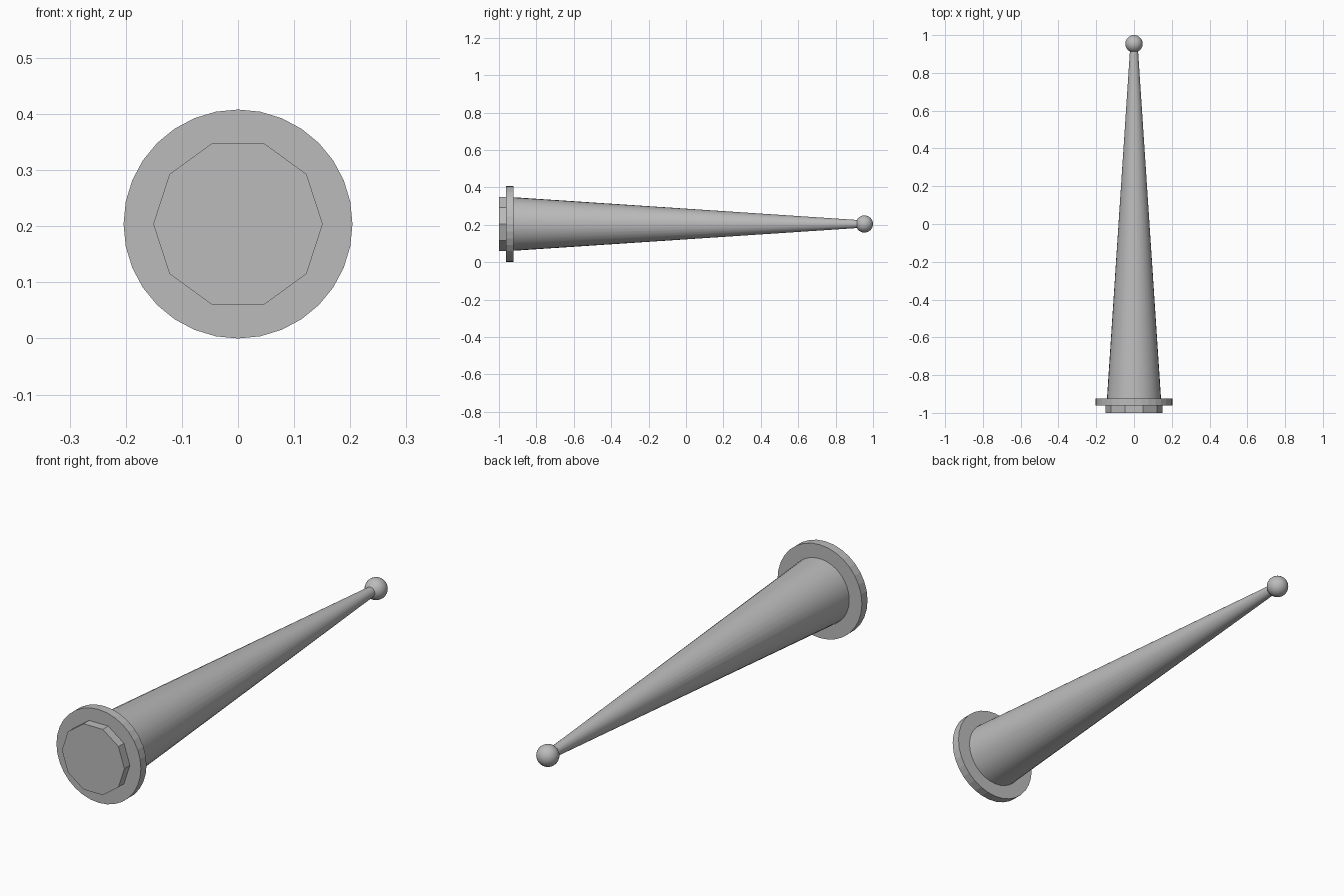
import bpy
import bmesh
from math import pi, radians
from mathutils import Matrix

cube = bpy.data.objects.get("Cube")
if cube:
    bpy.data.objects.remove(cube, do_unlink=True)

AXIS_Z = 0.204  # height of the long axis above the ground

grey = bpy.data.materials.new("plain_grey")
grey.use_nodes = True
colour = (0.5, 0.5, 0.5, 1)
grey.diffuse_color = colour
grey.node_tree.nodes["Principled BSDF"].inputs["Base Color"].default_value = colour


def along_y(y):
    """Place local z along +y, centred at y on the long axis."""
    return (Matrix.Translation((0, y, AXIS_Z))
            @ Matrix.Rotation(-pi / 2, 4, 'X') @ Matrix.Rotation(pi / 2, 4, 'Z'))


def finish(name, bm):
    bmesh.ops.recalc_face_normals(bm, faces=bm.faces)
    mesh = bpy.data.meshes.new(name)
    bm.to_mesh(mesh)
    bm.free()
    mesh.materials.append(grey)
    obj = bpy.data.objects.new(name, mesh)
    bpy.context.collection.objects.link(obj)
    return obj


def cone(name, sides, y0, y1, r0, r1):
    bm = bmesh.new()
    bmesh.ops.create_cone(bm, cap_ends=True, segments=sides, radius1=r0, radius2=r1,
                          depth=y1 - y0, matrix=along_y((y0 + y1) / 2))
    return finish(name, bm)


def smooth(obj):
    bpy.ops.object.select_all(action='DESELECT')
    obj.select_set(True)
    bpy.context.view_layer.objects.active = obj
    bpy.ops.object.shade_smooth_by_angle(angle=radians(30))


# Ten-sided end cap and round flange
cone("end_cap", 10, -1, -0.962, 0.151, 0.151)
cone("flange", 32, -0.962, -0.923, 0.204, 0.204)

# Long tapered shaft
smooth(cone("tapered_shaft", 32, -0.923, 0.925, 0.143, 0.021))

# Ball at the tip
ball = bmesh.new()
bmesh.ops.create_uvsphere(ball, u_segments=32, v_segments=16, radius=0.046,
                          matrix=along_y(0.954))
smooth(finish("tip_ball", ball))
